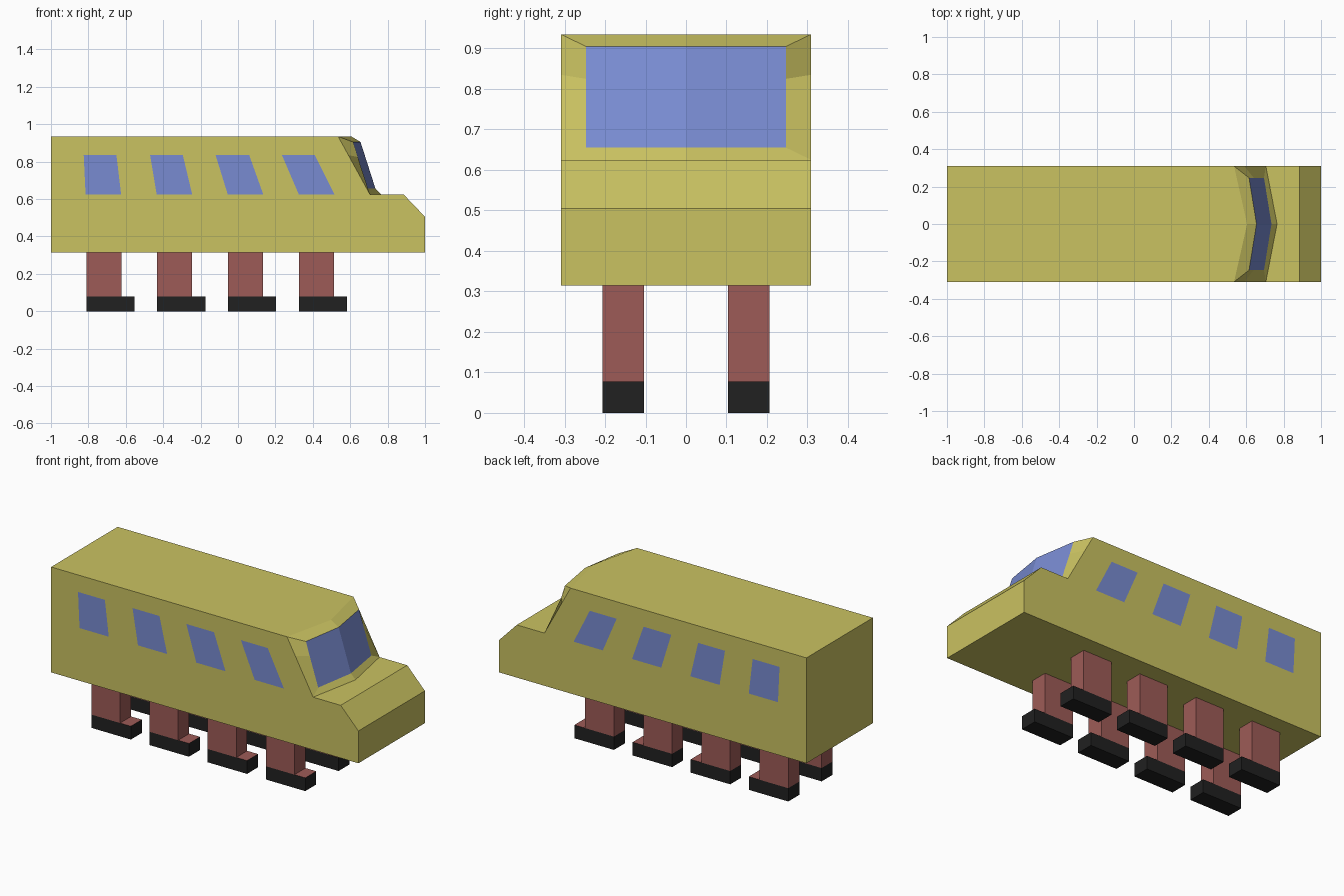
import bpy, bmesh

if "Cube" in bpy.data.objects:
    bpy.data.objects.remove(bpy.data.objects["Cube"])


def material(name, rgb):
    m = bpy.data.materials.new(name)
    m.diffuse_color = (*rgb, 1)
    m.use_nodes = True
    m.node_tree.nodes["Principled BSDF"].inputs["Base Color"].default_value = m.diffuse_color
    return m


YELLOW = material("yellow_paint", (0.59, 0.54, 0.12))
BLUE = material("blue_glass", (0.19, 0.26, 0.64))
RED = material("red_leg", (0.34, 0.105, 0.095))
BLACK = material("black_shoe", (0.015, 0.015, 0.015))


def mirrored(name, faces, *mats):
    """Mesh from faces given as point lists, mirrored across y = 0."""
    bm = bmesh.new()
    for pts in faces:
        bm.faces.new([bm.verts.new(p) for p in pts])
    bmesh.ops.remove_doubles(bm, verts=bm.verts, dist=1e-4)
    me = bpy.data.meshes.new(name)
    bm.to_mesh(me)
    bm.free()
    for m in mats:
        me.materials.append(m)
    ob = bpy.data.objects.new(name, me)
    bpy.context.collection.objects.link(ob)
    mod = ob.modifiers.new("mirror", 'MIRROR')
    mod.use_axis = (False, True, False)
    return ob


def box_faces(x0, x1, y0, y1, z0, z1):
    """Four walls, then top, then bottom."""
    ring = [(x0, y0), (x1, y0), (x1, y1), (x0, y1)]
    walls = [[(*a, z0), (*b, z0), (*b, z1), (*a, z1)]
             for a, b in zip(ring, ring[1:] + ring[:1])]
    return walls + [[(*p, z1) for p in ring], [(*p, z0) for p in reversed(ring)]]


W, LO, HI, ROOF = 0.309, 0.625, 0.835, 0.935


def side(x, z):
    return (x, -W, z)


# Side wall: pillars and windows alternate between the two window heights
low_x = [-1, -.815, -.625, -.435, -.245, -.055, .135, .325, .515, .705]
high_x = [-1, -.825, -.65, -.47, -.295, -.12, .06, .235, .41, .59]
band = [[side(low_x[i], LO), side(low_x[i + 1], LO),
         side(high_x[i + 1], HI), side(high_x[i], HI)] for i in range(9)]
body = band[0::2]
windows = band[1::2]
body.append([side(-1, .315), side(1, .315), side(1, .505), side(.885, LO)]
            + [side(x, LO) for x in reversed(low_x)])
body.append([side(x, HI) for x in high_x] + [side(.535, ROOF), side(-1, ROOF)])

# Floor, nose, hood, roof and back, from the side edge to the centre line
edge = [(.535, ROOF), (-1, ROOF), (-1, .315), (1, .315), (1, .505), (.885, LO), (.705, LO)]
centre = [(.605, ROOF)] + edge[1:-1] + [(.765, LO)]
for i in range(6):
    body.append([side(*edge[i]), (centre[i][0], 0, centre[i][1]),
                 (centre[i + 1][0], 0, centre[i + 1][1]), side(*edge[i + 1])])

# Windscreen frame and the V-shaped glass
G = 0.247
gb, gm, gt = (.695, -G, .655), (.64, -G, .825), (.615, -G, .905)
cb, ct = (.735, 0, .655), (.655, 0, .905)
so, sm, st = side(.705, LO), side(.59, HI), side(.535, ROOF)
body += [[so, (.765, 0, LO), cb, gb], [gt, ct, (.605, 0, ROOF), st],
         [so, gb, gm, sm], [sm, gm, gt, st]]

mirrored("body", body, YELLOW)
mirrored("side_windows", windows, BLUE)
mirrored("windscreen", [[gb, cb, ct, gt, gm]], BLUE)

# Four pairs of legs with shoes; the top of each shoe is leg coloured
for n, x in enumerate((-.81, -.432, -.054, .325), 1):
    mirrored(f"leg_pair_{n}", box_faces(x, x + .187, -.206, -.104, .078, .315)[:4], RED)
    shoe = mirrored(f"shoe_pair_{n}", box_faces(x, x + .257, -.206, -.104, 0, .078), BLACK, RED)
    shoe.data.polygons[4].material_index = 1
